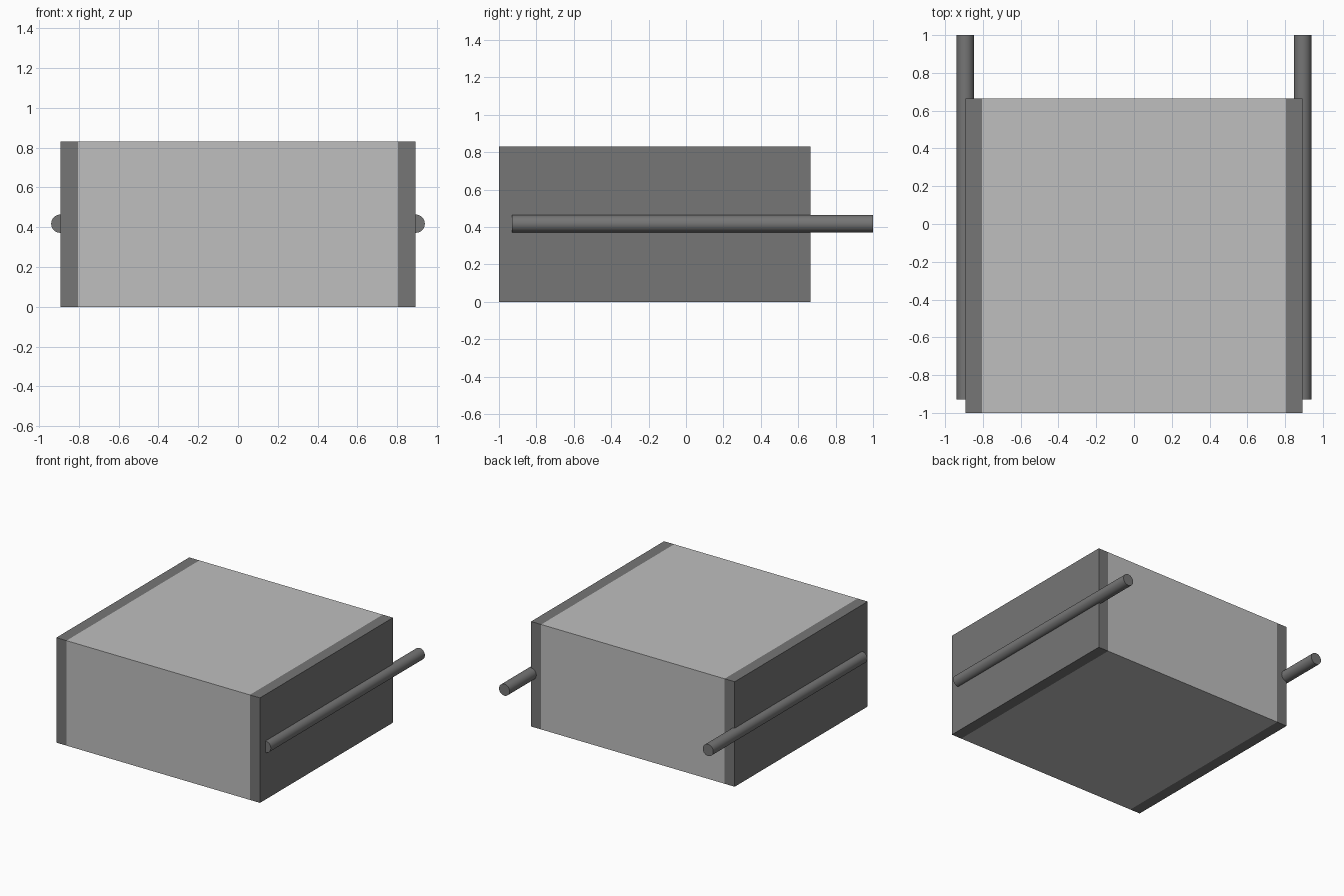
import bpy
import math

cube = bpy.data.objects.get("Cube")
if cube:
    bpy.data.objects.remove(cube, do_unlink=True)


def make_material(name, grey):
    mat = bpy.data.materials.new(name)
    mat.use_nodes = True
    colour = (grey, grey, grey, 1.0)
    mat.diffuse_color = colour
    mat.node_tree.nodes["Principled BSDF"].inputs["Base Color"].default_value = colour
    return mat


light_grey = make_material("light grey", 0.52)
dark_grey = make_material("dark grey", 0.18)

HEIGHT = 0.832           # box height
FRONT, BACK = -1.0, 0.665
INNER, OUTER = 0.804, 0.893   # side panel x range
ROD_RADIUS = 0.046
ROD_FRONT, ROD_BACK = -0.93, 1.0


def box(name, x0, x1, mat):
    """Block running the full depth and height between two x positions."""
    bpy.ops.mesh.primitive_cube_add(
        size=1, location=((x0 + x1) / 2, (FRONT + BACK) / 2, HEIGHT / 2))
    obj = bpy.context.object
    obj.name = name
    obj.scale = (x1 - x0, BACK - FRONT, HEIGHT)
    bpy.ops.object.transform_apply(location=False, rotation=False, scale=True)
    obj.data.materials.append(mat)


def rod(name, x):
    """Round bar along y, half sunk into the side panel."""
    bpy.ops.mesh.primitive_cylinder_add(
        vertices=32, radius=ROD_RADIUS, depth=ROD_BACK - ROD_FRONT,
        location=(x, (ROD_FRONT + ROD_BACK) / 2, 0.418),
        rotation=(math.pi / 2, 0, 0))
    obj = bpy.context.object
    obj.name = name
    obj.data.materials.append(dark_grey)
    bpy.ops.object.shade_smooth_by_angle(angle=math.radians(30))


# Central body
box("body", -INNER, INNER, light_grey)

# Side panels and their rods
for side, sign in (("left", 1), ("right", -1)):
    x0, x1 = sorted((sign * INNER, sign * OUTER))
    box(side + "_side_panel", x0, x1, dark_grey)
    rod(side + "_rod", sign * OUTER)
